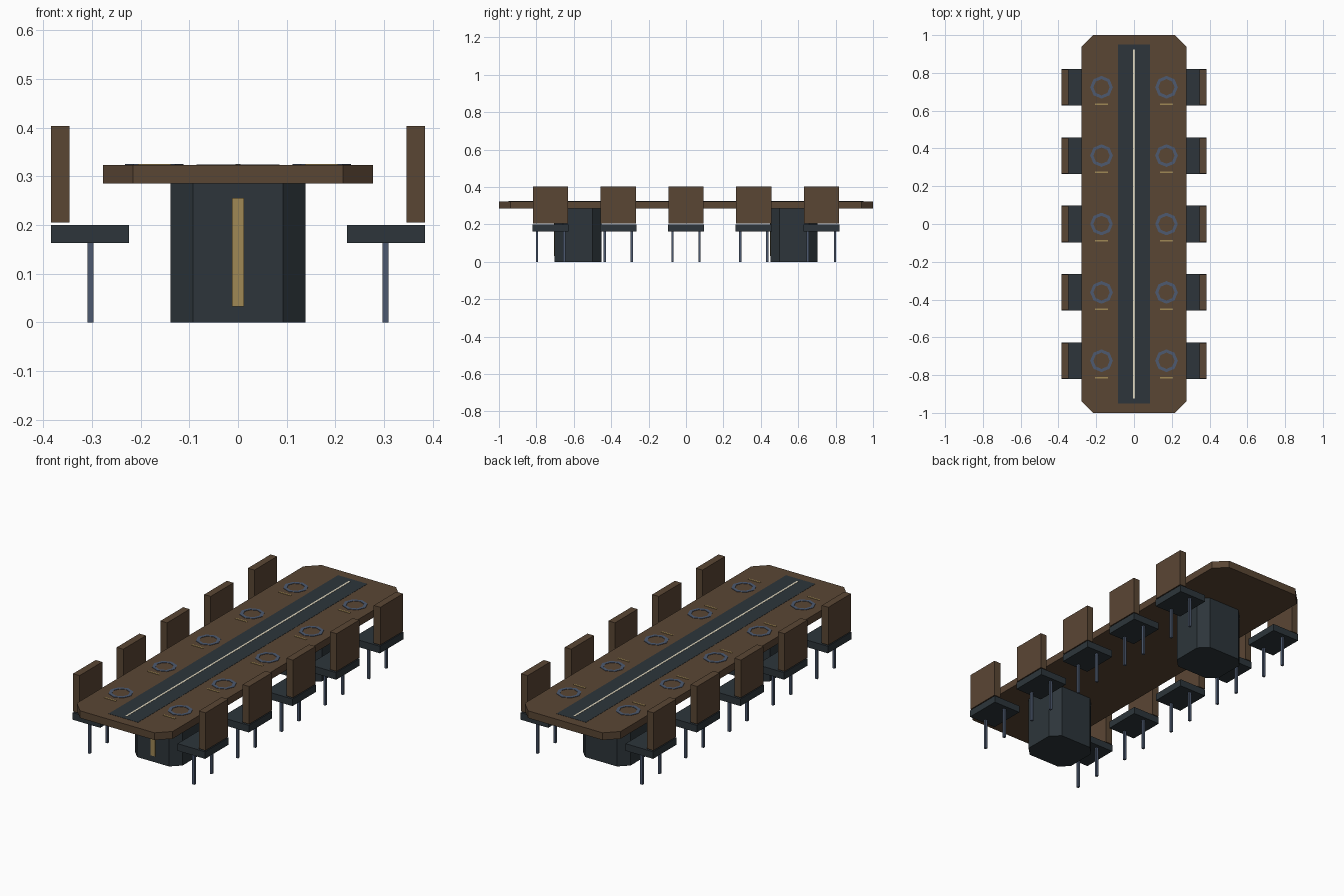
import bpy, bmesh, math

cube = bpy.data.objects.get("Cube")
if cube:
    bpy.data.objects.remove(cube, do_unlink=True)


def material(name, rgb):
    m = bpy.data.materials.new(name)
    m.use_nodes = True
    m.diffuse_color = (*rgb, 1)
    m.node_tree.nodes["Principled BSDF"].inputs["Base Color"].default_value = (*rgb, 1)
    return m


wood = material("brown wood", (0.102, 0.061, 0.034))
dark = material("dark slate", (0.026, 0.036, 0.043))
steel = material("blue steel", (0.075, 0.102, 0.160))
gold = material("dull gold", (0.35, 0.246, 0.09))
cream = material("pale cream", (0.75, 0.69, 0.53))


def finish(name, bm, mat):
    bmesh.ops.recalc_face_normals(bm, faces=bm.faces)
    mesh = bpy.data.meshes.new(name)
    bm.to_mesh(mesh)
    bm.free()
    mesh.materials.append(mat)
    ob = bpy.data.objects.new(name, mesh)
    bpy.context.collection.objects.link(ob)
    return ob


def block(name, mat, centre, size, z0, z1, chamfer=0):
    """Upright block, with its vertical corners cut when chamfer is given."""
    bm = bmesh.new()
    bmesh.ops.create_cube(bm, size=1)
    for v in bm.verts:
        v.co.x = centre[0] + v.co.x * size[0]
        v.co.y = centre[1] + v.co.y * size[1]
        v.co.z = z1 if v.co.z > 0 else z0
    if chamfer:
        upright = [e for e in bm.edges
                   if abs(e.verts[0].co.z - e.verts[1].co.z) > 0.01]
        bmesh.ops.bevel(bm, geom=upright, offset=chamfer, segments=1, affect='EDGES')
    return finish(name, bm, mat)


def flat_ring(name, mat, x, y, z0, z1, inner, outer, sides):
    bm = bmesh.new()
    loops = []
    for r, z in ((inner, z0), (outer, z0), (outer, z1), (inner, z1)):
        loops.append([bm.verts.new((x + r * math.cos(math.tau * i / sides),
                                    y + r * math.sin(math.tau * i / sides), z))
                      for i in range(sides)])
    for k in range(4):
        a, b = loops[k], loops[(k + 1) % 4]
        for i in range(sides):
            j = (i + 1) % sides
            bm.faces.new((a[i], a[j], b[j], b[i]))
    return finish(name, bm, mat)


TOP = 0.323

# Table top with the long inlay and its centre line
block("table_top", wood, (0, 0), (0.556, 2), 0.285, TOP, 0.062)
block("table_inlay", dark, (0, 0), (0.17, 1.9), TOP - 0.002, TOP + 0.001)
block("centre_line", cream, (0, 0), (0.01, 1.85), TOP, TOP + 0.002)

# Pedestals with a gold strip on the front face
for end, y in (("front", -0.578), ("back", 0.578)):
    block(end + "_pedestal", dark, (0, y), (0.277, 0.25), 0, 0.286, 0.046)
    block(end + "_pedestal_strip", gold, (0, y - 0.126), (0.025, 0.005), 0.032, 0.255)

# Chairs and place settings along both sides
for side, s in (("left", 1), ("right", -1)):
    for i in range(5):
        y = (i - 2) * 0.362
        tag = f"{side}_{i + 1}"
        block("seat_" + tag, dark, (s * 0.304, y), (0.16, 0.194), 0.163, 0.2)
        block("chair_back_" + tag, wood, (s * 0.365, y), (0.038, 0.188), 0.205, 0.403)
        for leg, d in (("front", -1), ("back", 1)):
            block(f"{leg}_leg_{tag}", steel, (s * 0.303, y + d * 0.0725),
                  (0.0125, 0.0125), 0, 0.164)
        flat_ring("place_ring_" + tag, steel, s * 0.172, y,
                  TOP - 0.002, TOP + 0.002, 0.043, 0.06, 8)
        block("place_marker_" + tag, gold, (s * 0.172, y - 0.089),
              (0.068, 0.008), TOP - 0.002, TOP + 0.002)
